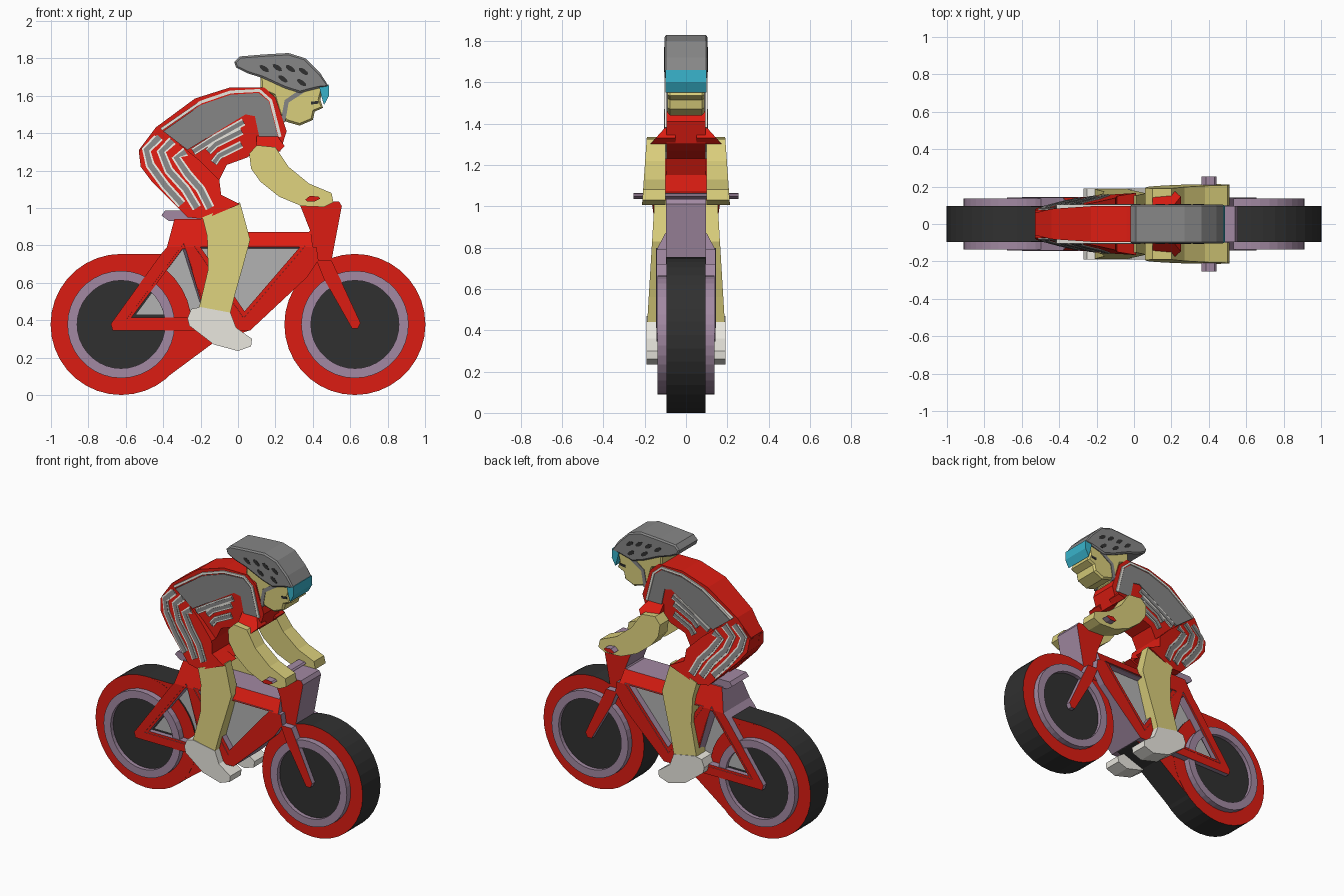
import bpy, bmesh, math
from mathutils import Vector


def colour(name, rgb):
    m = bpy.data.materials.new(name)
    m.diffuse_color = (*rgb, 1)
    return m


RED = colour("red", (0.72, 0.012, 0.006))
SKIN = colour("skin", (0.7, 0.62, 0.2))
MAUVE = colour("mauve", (0.36, 0.25, 0.36))
BLACK = colour("black", (0.03, 0.03, 0.03))
BLUE = colour("blue", (0.04, 0.45, 0.6))
WHITE = colour("white", (0.82, 0.8, 0.74))
GREY = colour("grey", (0.24, 0.24, 0.24))
PALE = colour("pale_grey", (0.45, 0.45, 0.45))


def finish(name, bm, mats, mirror=False):
    bmesh.ops.triangulate(bm, faces=[f for f in bm.faces if len(f.verts) > 4])
    me = bpy.data.meshes.new(name)
    bm.to_mesh(me)
    bm.free()
    for m in mats:
        me.materials.append(m)
    ob = bpy.data.objects.new(name, me)
    bpy.context.collection.objects.link(ob)
    if mirror:
        ob.modifiers.new("Mirror", "MIRROR").use_axis = (False, True, False)
    return ob


def plate(name, pts, y, mat, inner=None, wall=None, inset=0, depth=0):
    """Extruded x-z profile; with inner set it is a mirrored left/right pair."""
    yf = y if callable(y) else (lambda x, z: y)
    bm = bmesh.new()
    lift = max(depth, 0)
    a = [bm.verts.new((x, -(yf(x, z) - lift), z)) for x, z in pts]
    b = [bm.verts.new((x, yf(x, z) - lift if inner is None else -inner, z)) for x, z in pts]
    caps = [bm.faces.new(a), bm.faces.new(b)]
    for i in range(len(pts)):
        j = (i + 1) % len(pts)
        bm.faces.new((a[i], a[j], b[j], b[i])).material_index = 1
    bmesh.ops.recalc_face_normals(bm, faces=bm.faces[:])
    if inset:
        use = caps if inner is None else caps[:1]
        r = bmesh.ops.inset_individual(bm, faces=use, thickness=inset, depth=depth)
        for f in r["faces"]:
            f.material_index = 1
        for f in use:
            f.material_index = 0
    return finish(name, bm, [mat, wall or mat], inner is not None)


def stripe(name, path, w, y, mat, inner=0.06):
    """Flat ribbon following a path on the side of the body."""
    p = [Vector(q) for q in path]
    left, right = [], []
    for i, q in enumerate(p):
        t = (p[min(i + 1, len(p) - 1)] - p[max(i - 1, 0)]).normalized()
        n = Vector((-t.y, t.x)) * w / 2
        left.append(tuple(q + n))
        right.append(tuple(q - n))
    plate(name, left + right[::-1], y, mat, inner)


def ring(name, cx, cz, r0, r1, h, side, tread, n=36):
    bm = bmesh.new()
    prof = [(r0, h), (r1, h), (r1, -h), (r0, -h)]
    loops = []
    for k in range(n):
        c, s = math.cos(k * math.tau / n), math.sin(k * math.tau / n)
        loops.append([bm.verts.new((cx + r * c, y, cz + r * s)) for r, y in prof])
    for k in range(n):
        p, q = loops[k], loops[(k + 1) % n]
        for i in range(4):
            j = (i + 1) % 4
            bm.faces.new((p[i], p[j], q[j], q[i])).material_index = i % 2
    bmesh.ops.recalc_face_normals(bm, faces=bm.faces[:])
    finish(name, bm, [side, tread])


def ellipse(cx, cz, a, b, rot=0, n=36):
    c, s = math.cos(rot), math.sin(rot)
    out = []
    for k in range(n):
        u, v = a * math.cos(k * math.tau / n), b * math.sin(k * math.tau / n)
        out.append((cx + u * c - v * s, cz + u * s + v * c))
    return out


# Wheels
for tag, cx in (("rear", -0.625), ("front", 0.625)):
    ring(tag + "_tyre", cx, 0.377, 0.27, 0.377, 0.095, RED, BLACK)
    ring(tag + "_rim", cx, 0.377, 0.235, 0.287, 0.137, MAUVE, MAUVE)
    plate(tag + "_disc", ellipse(cx, 0.377, 0.25, 0.25), 0.11, BLACK)

# Bridges between rear tyre and frame
plate("rear_lower_bridge", [(-0.5, 0.022), (-0.42, 0.065), (-0.13, 0.28), (0.06, 0.345),
      (-0.27, 0.38), (-0.36, 0.2), (-0.5, 0.08)], 0.094, RED, wall=BLACK)
plate("rear_upper_bridge", [(-0.62, 0.754), (-0.40, 0.754), (-0.42, 0.7), (-0.5, 0.69)],
      0.094, RED, wall=BLACK)


# Frame: sides lean in above the windows
def fy(x, z):
    return 0.142 if z < 0.8 else 0.1


frame = {
    "seat_tube": [(-0.38, 0.79), (-0.2, 0.79), (0.04, 0.44), (0.065, 0.345), (-0.2, 0.345),
                  (-0.175, 0.42), (-0.28, 0.78)],
    "seat_post": [(-0.38, 0.79), (-0.34, 0.94), (-0.17, 0.94), (-0.12, 0.87), (-0.15, 0.79)],
    "top_tube": [(-0.21, 0.79), (0.40, 0.79), (0.39, 0.87), (-0.2, 0.87)],
    "down_tube": [(0.02, 0.43), (0.065, 0.345), (0.37, 0.63), (0.43, 0.72), (0.42, 0.79), (0.33, 0.79)],
    "seat_stay": [(-0.41, 0.755), (-0.38, 0.79), (-0.29, 0.79), (-0.58, 0.4), (-0.67, 0.345), (-0.68, 0.38)],
    "chain_stay": [(-0.67, 0.345), (-0.15, 0.345), (-0.15, 0.415), (-0.62, 0.415), (-0.68, 0.38)],
    "fork": [(0.42, 0.72), (0.5, 0.72), (0.655, 0.385), (0.64, 0.355), (0.61, 0.355), (0.46, 0.62)],
}
for name, pts in frame.items():
    plate(name, pts, fy, RED, wall=MAUVE)
plate("head_tube", [(0.33, 1.02), (0.35, 1.035), (0.54, 1.035), (0.555, 1.01), (0.5, 0.72), (0.46, 0.66),
      (0.36, 0.66), (0.34, 0.8), (0.385, 0.88)], 0.097, RED, wall=MAUVE)

# Windows in the frame, trimmed with sloping edges
plate("main_window", [(-0.235, 0.797), (0.36, 0.797), (0.03, 0.41)], 0.144, PALE,
      wall=MAUVE, inset=0.032, depth=-0.045)
plate("rear_window", [(-0.29, 0.81), (-0.155, 0.4), (-0.6, 0.4)], 0.144, PALE,
      wall=MAUVE, inset=0.03, depth=-0.059)
plate("rear_window_wheel_part", [(-0.545, 0.43), (-0.395, 0.43), (-0.42, 0.5), (-0.46, 0.545)], 0.114, PALE)

# Seat and handlebar
plate("seat", [(-0.41, 0.96), (-0.39, 0.985), (-0.28, 0.985), (-0.12, 1.0), (-0.12, 0.95),
      (-0.27, 0.935), (-0.37, 0.93)], 0.09, MAUVE)
plate("handlebar", [(0.36, 1.045), (0.385, 1.065), (0.43, 1.06), (0.44, 1.05), (0.41, 1.035), (0.37, 1.035)],
      0.255, RED, wall=MAUVE)

# Torso with narrowing hips
plate("torso", [(-0.44, 1.43), (-0.23, 1.585), (-0.04, 1.645), (0.14, 1.645), (0.2, 1.59), (0.26, 1.41),
      (0.225, 1.30), (0.13, 1.33), (0.05, 1.27), (-0.06, 1.23), (-0.1, 1.15), (-0.09, 1.07), (-0.02, 1.02),
      (-0.18, 0.96), (-0.27, 0.97), (-0.46, 1.14), (-0.52, 1.22), (-0.53, 1.31)],
      lambda x, z: max(0.06, min(0.095, 0.095 + 0.35 * (x + 0.4))), RED)
plate("side_panel", [(-0.40, 1.41), (-0.2, 1.55), (-0.04, 1.605), (0.11, 1.615), (0.165, 1.57), (0.215, 1.38),
      (0.12, 1.35), (0.09, 1.49), (0.04, 1.5), (-0.27, 1.31)], 0.101, GREY, inner=0.06)
stripe("back_piping", [(-0.41, 1.42), (-0.2, 1.565), (-0.04, 1.62), (0.115, 1.628), (0.175, 1.575),
       (0.225, 1.38)], 0.016, 0.103, WHITE)
plate("sleeve", [(0.1, 1.385), (0.21, 1.385), (0.25, 1.33), (0.22, 1.3), (0.1, 1.32)],
      lambda x, z: 0.097 + 0.9 * (1.385 - z), RED, inner=0.05)


# Shorts legs lie on a slanted plane, stripes follow it
def thigh(x, z, d=0.0):
    return 0.281 + 0.109 * x - 0.114 * z + d


plate("shorts_leg", [(-0.44, 1.42), (-0.53, 1.30), (-0.52, 1.22), (-0.46, 1.14), (-0.27, 0.95), (-0.18, 0.94),
      (0.01, 1.02), (-0.09, 1.07), (-0.1, 1.15), (-0.2, 1.25), (-0.3, 1.33)], thigh, RED, inner=0.03)
for i, path in enumerate([
        [(-0.42, 1.38), (-0.49, 1.31), (-0.47, 1.23), (-0.39, 1.12), (-0.3, 1.02)],
        [(-0.35, 1.36), (-0.41, 1.30), (-0.37, 1.2), (-0.28, 1.1), (-0.22, 1.0)],
        [(-0.28, 1.3), (-0.33, 1.27), (-0.27, 1.18), (-0.2, 1.1), (-0.15, 1.0)]]):
    stripe(f"shorts_stripe_{i}", path, 0.05, lambda x, z: thigh(x, z, 0.005), WHITE)
    stripe(f"shorts_stripe_core_{i}", path, 0.03, lambda x, z: thigh(x, z, 0.008), GREY)
for i, path in enumerate([
        [(-0.24, 1.3), (-0.13, 1.37), (0.03, 1.46)],
        [(-0.16, 1.3), (-0.12, 1.34), (0.02, 1.41)],
        [(-0.13, 1.24), (-0.1, 1.28), (0.02, 1.34)]]):
    stripe(f"jersey_stripe_{i}", path, 0.04, 0.103, WHITE)
    stripe(f"jersey_stripe_core_{i}", path, 0.022, 0.106, GREY)

# Lower legs, shoes, arms
plate("lower_leg", [(-0.19, 0.95), (0.01, 1.03), (0.03, 0.96), (0.065, 0.83), (0.03, 0.7), (-0.01, 0.56),
      (-0.04, 0.44), (-0.21, 0.46), (-0.16, 0.67), (-0.165, 0.85)],
      lambda x, z: 0.187 - 0.06 * (z - 0.45), SKIN, inner=0.09)
plate("shoe", [(-0.25, 0.46), (-0.2, 0.47), (-0.04, 0.44), (-0.01, 0.36), (0.075, 0.3), (0.07, 0.26),
      (0, 0.235), (-0.13, 0.27), (-0.26, 0.37), (-0.27, 0.41)],
      0.19, WHITE, inner=0.07)
plate("arm", [(0.06, 1.29), (0.1, 1.335), (0.2, 1.325), (0.27, 1.22), (0.38, 1.13), (0.5, 1.08),
      (0.51, 1.03), (0.46, 1.005), (0.34, 1.01), (0.22, 1.06), (0.12, 1.14), (0.07, 1.21)],
      lambda x, z: 0.19 + 0.07 * (1.33 - z), SKIN, inner=0.1)

# Head, helmet, visor
plate("head", [(0.12, 1.7), (0.12, 1.63), (0.19, 1.6), (0.22, 1.5), (0.26, 1.46), (0.33, 1.44), (0.4, 1.47),
      (0.41, 1.515), (0.455, 1.535), (0.44, 1.58), (0.46, 1.66), (0.3, 1.75)],
      0.09, SKIN, inset=0.012, depth=0.012)
plate("neck", [(0.1, 1.64), (0.24, 1.64), (0.25, 1.46), (0.2, 1.4), (0.1, 1.5)], 0.07, SKIN)
plate("helmet", [(-0.02, 1.78), (0.01, 1.81), (0.13, 1.82), (0.27, 1.828), (0.36, 1.8), (0.44, 1.72),
      (0.485, 1.65), (0.43, 1.64), (0.33, 1.615), (0.25, 1.64), (0.13, 1.695), (0.05, 1.72), (-0.01, 1.75)],
      0.104, GREY, inset=0.01, depth=0.008)
plate("visor", [(0.435, 1.645), (0.485, 1.66), (0.487, 1.6), (0.46, 1.55), (0.445, 1.6)], 0.1, BLUE)
stripe("chin_strap", [(0.35, 1.63), (0.26, 1.57), (0.24, 1.46)], 0.025, 0.094, GREY)
stripe("eye", [(0.39, 1.56), (0.43, 1.565)], 0.015, 0.093, BLACK)
for i, (x, z) in enumerate([(0.14, 1.745), (0.21, 1.75), (0.28, 1.745), (0.35, 1.73), (0.24, 1.69), (0.34, 1.67)]):
    plate(f"helmet_vent_{i}", ellipse(x, z, 0.03, 0.013, -0.6, 8), 0.106, BLACK, inner=0.09)
